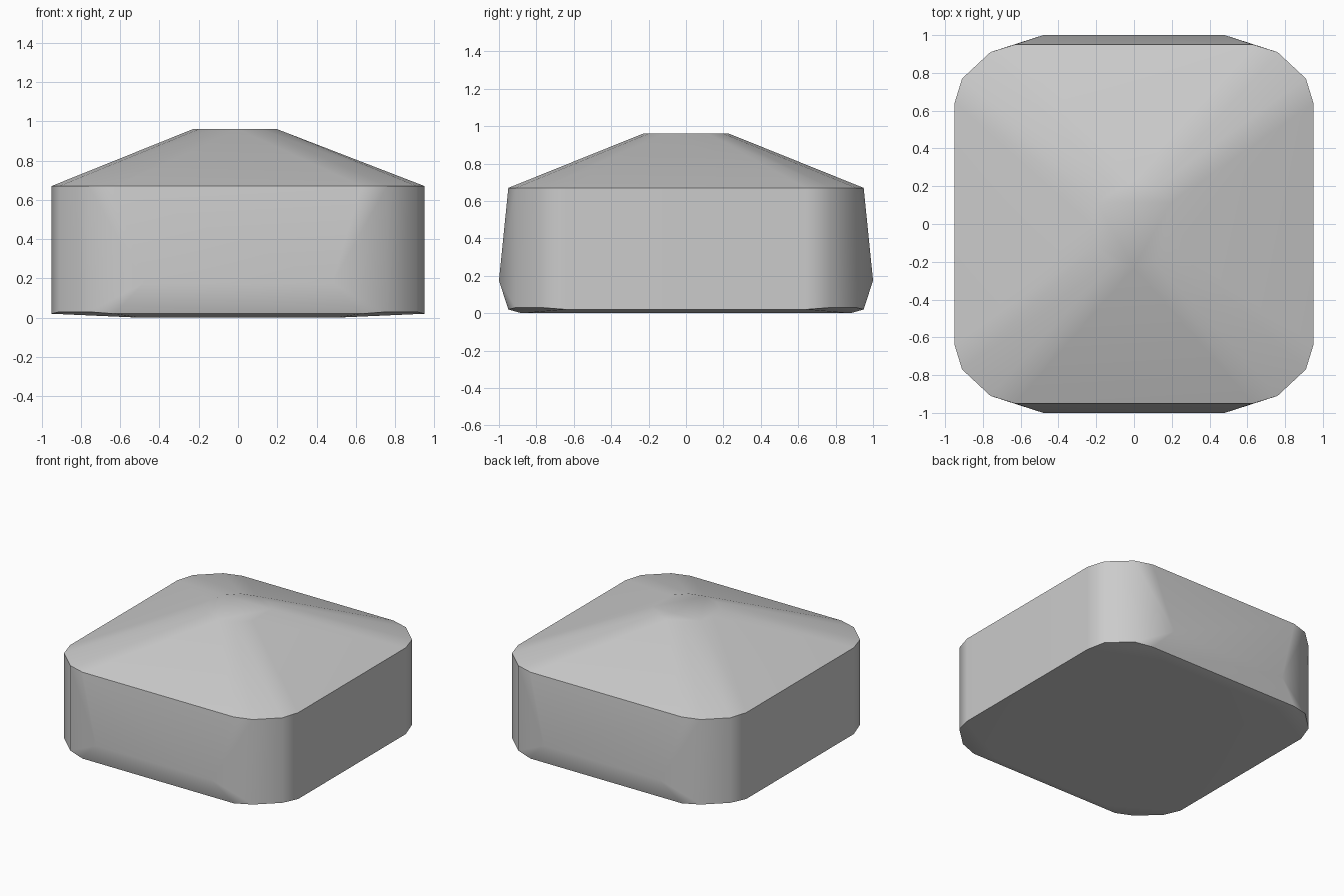
import bpy, bmesh, math

cube = bpy.data.objects.get("Cube")
if cube:
    bpy.data.objects.remove(cube, do_unlink=True)

# Single stone-grey material
grey = bpy.data.materials.new("stone_grey")
grey.use_nodes = True
colour = (0.6, 0.6, 0.6, 1)
grey.diffuse_color = colour
grey.node_tree.nodes["Principled BSDF"].inputs["Base Color"].default_value = colour


def mirrored(x, y, z):
    """Same point in all four quadrants."""
    return [(sx * x, sy * y, z) for sx in (1, -1) for sy in (1, -1)]


points = []

# Wall corners: one quarter of the rounded outline, at the base and the eave
for x, y, base in ((0.95, 0.64, 0.02), (0.91, 0.77, 0.03),
                   (0.76, 0.91, 0.03), (0.63, 0.95, 0.02)):
    points += mirrored(x, y, base) + mirrored(x, y, 0.67)

# Bulging ridge low on the front and back
points += mirrored(0.48, 1.0, 0.175)

# Nearly flat underside
points += mirrored(0.5, 0.88, 0.0)

# Small flat roof cap, a twelve-sided ring with its +x corner cut off
for i in range(1, 12):
    a = math.tau * i / 12
    points.append((0.23 * math.cos(a), 0.23 * math.sin(a), 0.96))

# Wrap the points in one closed shell
bm = bmesh.new()
for p in points:
    bm.verts.new(p)
result = bmesh.ops.convex_hull(bm, input=bm.verts)
loose = {g for g in result["geom_interior"] + result["geom_unused"]
         if isinstance(g, bmesh.types.BMVert)}
bmesh.ops.delete(bm, geom=list(loose), context="VERTS")
bmesh.ops.dissolve_limit(bm, angle_limit=math.radians(0.5),
                         verts=bm.verts, edges=bm.edges)
bmesh.ops.recalc_face_normals(bm, faces=bm.faces)
mesh = bpy.data.meshes.new("faceted_block")
bm.to_mesh(mesh)
bm.free()
mesh.materials.append(grey)

block = bpy.data.objects.new("faceted_block", mesh)
bpy.context.collection.objects.link(block)
bpy.context.view_layer.objects.active = block
block.select_set(True)

# Soft facets with a crisp eave and base
bpy.ops.object.shade_smooth_by_angle(angle=math.radians(30))
weighted = block.modifiers.new("weighted_normals", "WEIGHTED_NORMAL")
weighted.keep_sharp = True
